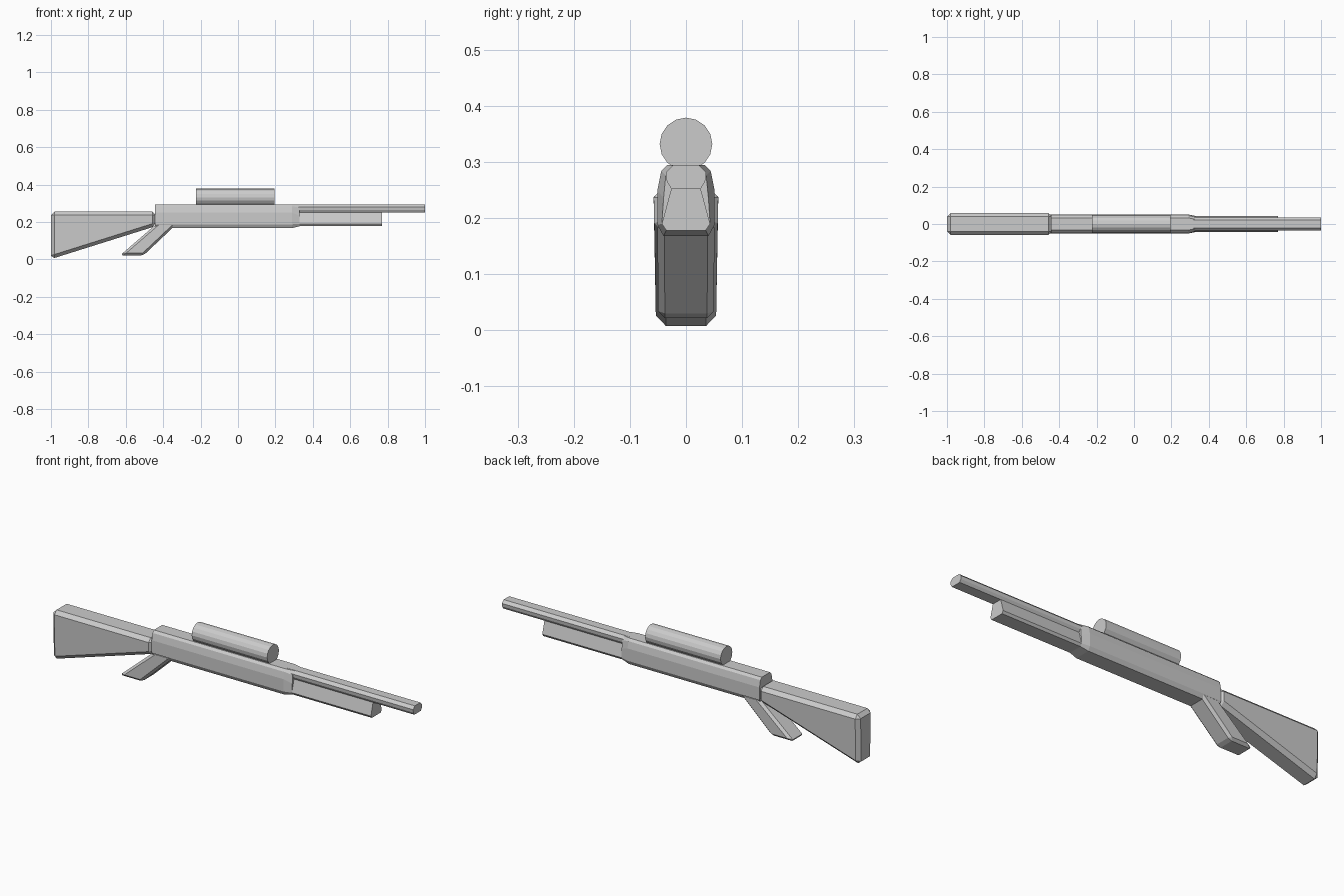
import bpy, bmesh, math
from mathutils import Matrix

if "Cube" in bpy.data.objects:
    bpy.data.objects.remove(bpy.data.objects["Cube"])


def finish(name, bm):
    bmesh.ops.recalc_face_normals(bm, faces=bm.faces)
    me = bpy.data.meshes.new(name)
    bm.to_mesh(me)
    bm.free()
    ob = bpy.data.objects.new(name, me)
    bpy.context.collection.objects.link(ob)
    return ob


def loft(name, rings):
    """rings: [(x, half section as (y, z) from top to bottom)], mirrored across y."""
    bm = bmesh.new()
    loops = []
    for x, half in rings:
        pts = half + [(-y, z) for y, z in reversed(half)]
        loops.append([bm.verts.new((x, y, z)) for y, z in pts])
    for a, b in zip(loops, loops[1:]):
        for i in range(len(a)):
            j = (i + 1) % len(a)
            bm.faces.new((a[i], a[j], b[j], b[i]))
    bm.faces.new(loops[0])
    bm.faces.new(loops[-1])
    return finish(name, bm)


def slab(name, profile, width, bevel):
    """profile: (x, z, half-width scale) outline, built on both sides and chamfered."""
    bm = bmesh.new()
    near, far = [[bm.verts.new((x, s * width * k, z)) for x, z, k in profile]
                 for s in (-1, 1)]
    bm.faces.new(near)
    bm.faces.new(far)
    for i in range(len(near)):
        j = (i + 1) % len(near)
        bm.faces.new((near[i], near[j], far[j], far[i]))
    ob = finish(name, bm)
    mod = ob.modifiers.new("chamfer", 'BEVEL')
    mod.width = bevel
    mod.segments = 1
    mod.limit_method = 'NONE'
    return ob


# Receiver with tapered nose
body = [(0.033, 0.295), (0.044, 0.284), (0.051, 0.25), (0.051, 0.188), (0.040, 0.168)]
nose = [(0.024, 0.294), (0.036, 0.276), (0.040, 0.235), (0.043, 0.190), (0.035, 0.178)]
loft("receiver", [(-0.445, body), (0.29, body), (0.33, nose)])

# Barrel and handguard below it
barrel = [(0.022, 0.295), (0.036, 0.281), (0.034, 0.265), (0.026, 0.252)]
loft("barrel", [(0.28, barrel), (1.0, barrel)])
guard = [(0.026, 0.253), (0.043, 0.190), (0.035, 0.178)]
loft("handguard", [(0.28, guard), (0.77, guard)])

# Shoulder stock and slanted grip
slab("stock", [(-1.0, 0.002, 0.92), (-1.0, 0.255, 1), (-0.44, 0.255, 1),
               (-0.44, 0.178, 0.97)], 0.058, 0.018)
slab("grip", [(-0.63, 0.022, 0.97), (-0.43, 0.195, 1), (-0.322, 0.195, 1),
              (-0.505, 0.022, 0.97)], 0.051, 0.012)

# Scope tube
bm = bmesh.new()
bmesh.ops.create_cone(bm, cap_ends=True, segments=16, radius1=0.047, radius2=0.047,
                      depth=0.42,
                      matrix=Matrix.Translation((-0.015, 0, 0.332))
                      @ Matrix.Rotation(math.pi / 2, 4, 'Y'))
finish("scope", bm)
